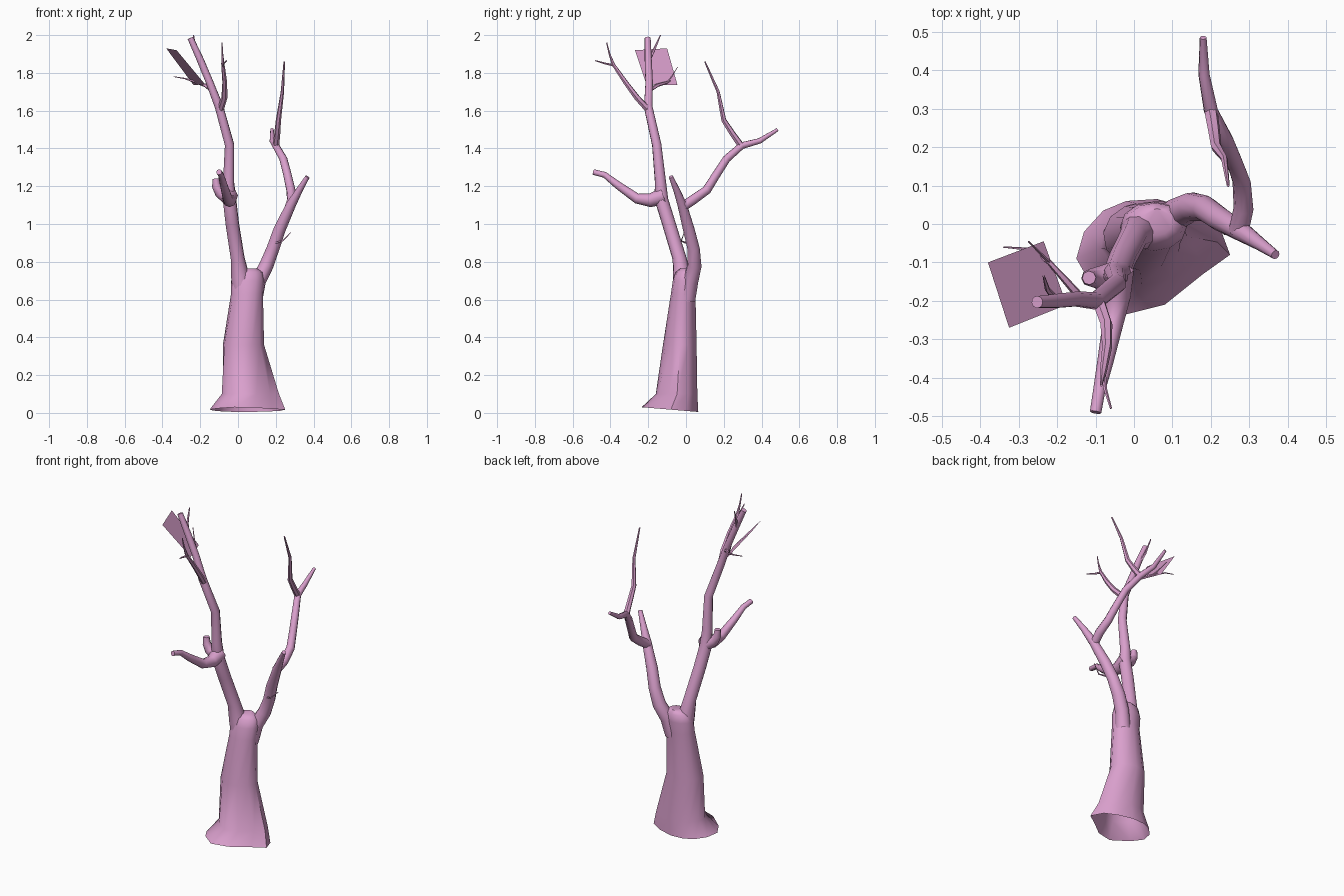
import bpy, bmesh, math
from mathutils import Vector

pink = bpy.data.materials.new("pink bark")
pink.diffuse_color = (0.70, 0.35, 0.61, 1)


def finish(name, bm, smooth=True):
    bmesh.ops.recalc_face_normals(bm, faces=bm.faces)
    me = bpy.data.meshes.new(name)
    bm.to_mesh(me)
    bm.free()
    me.materials.append(pink)
    ob = bpy.data.objects.new(name, me)
    bpy.context.collection.objects.link(ob)
    if smooth:
        bpy.context.view_layer.objects.active = ob
        ob.select_set(True)
        bpy.ops.object.shade_smooth_by_angle(angle=math.radians(50))
        ob.select_set(False)
    return ob


def loft(bm, rings):
    """Skin consecutive rings of points and close the last one."""
    rows = [[bm.verts.new(p) for p in ring] for ring in rings]
    for a, b in zip(rows, rows[1:]):
        n = len(a)
        for i in range(n):
            j = (i + 1) % n
            bm.faces.new((a[i], a[j], b[j], b[i]))
    bm.faces.new(rows[-1])


def branch(name, path, sides=8):
    """Tapered tube along points (x, y, z, radius)."""
    pts = [Vector(p[:3]) for p in path]
    rings, u = [], None
    for i, p in enumerate(pts):
        back = (p - pts[i - 1]).normalized() if i else Vector()
        ahead = (pts[i + 1] - p).normalized() if i < len(pts) - 1 else Vector()
        t = (back + ahead).normalized()
        if u is None:
            u = t.orthogonal()
        u = (u - t * u.dot(t)).normalized()
        v = t.cross(u)
        r = path[i][3]
        rings.append([p + (u * math.cos(a) + v * math.sin(a)) * r
                      for a in (k * math.tau / sides for k in range(sides))])
    bm = bmesh.new()
    loft(bm, rings)
    return finish(name, bm)


# Trunk: irregular flared base outline morphing into an oval, open below
base = [(.25, -.08), (.22, 0), (.15, .04), (.06, .065), (-.02, .06), (-.08, .035),
        (-.13, -.02), (-.15, -.09), (-.11, -.16), (-.02, -.235), (.08, -.21), (.18, -.13)]
levels = [  # z, x min, x max, y min, y max
    (0, -.15, .25, -.235, .065), (.10, -.09, .217, -.16, .06),
    (.36, -.083, .138, -.122, .056), (.63, -.037, .132, -.08, .05),
    (.70, -.036, .138, -.07, .058), (.745, -.02, .13, -.055, .055),
    (.765, .02, .10, -.03, .04)]
rings = []
for z, x0, x1, y0, y1 in levels:
    k = min(z / .5, 1)
    ring = []
    for i, (bx, by) in enumerate(base):
        a = i * math.tau / len(base)
        fx = (bx + .15) / .4 * (1 - k) + (.5 + .5 * math.cos(a)) * k
        fy = (by + .235) / .3 * (1 - k) + (.5 + .5 * math.sin(a)) * k
        tilt = .005 + .025 * (1 - fy) if z == 0 else 0
        ring.append((x0 + fx * (x1 - x0), y0 + fy * (y1 - y0), z + tilt))
    rings.append(ring)
bm = bmesh.new()
loft(bm, rings)
finish("trunk", bm)

# Left main stem and its side limbs
branch("left_stem", [
    (.03, -.01, .60, .055), (.012, -.02, .72, .049), (-.002, -.035, .82, .037),
    (-.03, -.09, 1.0, .036), (-.045, -.13, 1.13, .036), (-.05, -.135, 1.22, .03),
    (-.045, -.155, 1.42, .025), (-.10, -.20, 1.62, .023), (-.15, -.195, 1.75, .02),
    (-.20, -.20, 1.87, .019), (-.252, -.203, 1.985, .016)], 10)
branch("front_limb", [
    (-.045, -.12, 1.15, .045), (-.045, -.19, 1.125, .036), (-.055, -.26, 1.135, .027),
    (-.075, -.36, 1.205, .021), (-.09, -.43, 1.26, .016), (-.10, -.49, 1.275, .015)])
branch("left_stub", [
    (-.045, -.13, 1.13, .035), (-.095, -.14, 1.165, .029),
    (-.115, -.14, 1.20, .023), (-.117, -.14, 1.24, .018)])
branch("upper_front_limb", [
    (-.095, -.195, 1.60, .018), (-.072, -.26, 1.67, .016), (-.07, -.32, 1.75, .013),
    (-.08, -.385, 1.845, .009), (-.083, -.405, 1.90, .005), (-.085, -.42, 1.96, .003)], 6)
branch("upper_front_twig", [
    (-.08, -.385, 1.84, .007), (-.075, -.43, 1.85, .005), (-.06, -.48, 1.865, .003)], 5)

# Right main limb and its forks
branch("right_limb", [
    (.085, .005, .60, .045), (.108, .025, .70, .041), (.15, .045, .78, .038),
    (.185, .04, .87, .034), (.22, .015, .97, .032), (.28, -.02, 1.10, .026),
    (.325, -.05, 1.18, .018), (.368, -.08, 1.25, .012)], 10)
branch("back_limb", [
    (.272, -.02, 1.09, .026), (.285, .04, 1.13, .026), (.28, .11, 1.18, .024),
    (.262, .16, 1.26, .022), (.24, .215, 1.345, .021), (.20, .295, 1.415, .019),
    (.182, .39, 1.44, .015), (.18, .485, 1.50, .009)])
branch("back_upright_limb", [
    (.20, .295, 1.41, .018), (.208, .245, 1.48, .016), (.214, .20, 1.55, .014),
    (.235, .17, 1.70, .009), (.245, .10, 1.86, .004)], 6)

# Fine twigs
branch("lower_twig", [
    (.20, .0, .90, .006), (.235, -.025, .91, .004), (.28, -.01, .955, .002)], 4)
branch("leaf_twig", [
    (-.14, -.19, 1.71, .012), (-.175, -.15, 1.735, .010), (-.22, -.10, 1.75, .007),
    (-.28, -.065, 1.77, .004), (-.34, -.06, 1.78, .002)], 5)
branch("leaf_side_twig", [
    (-.22, -.10, 1.75, .005), (-.25, -.07, 1.79, .003), (-.275, -.045, 1.83, .002)], 4)
branch("top_twig", [
    (-.205, -.195, 1.87, .010), (-.225, -.17, 1.92, .007), (-.235, -.135, 2.0, .003)], 5)

# Flat leaf card
bm = bmesh.new()
bm.faces.new([bm.verts.new(p) for p in (
    (-.38, -.10, 1.93), (-.325, -.27, 1.92), (-.175, -.21, 1.74), (-.235, -.045, 1.735))])
finish("leaf_card", bm, False)
